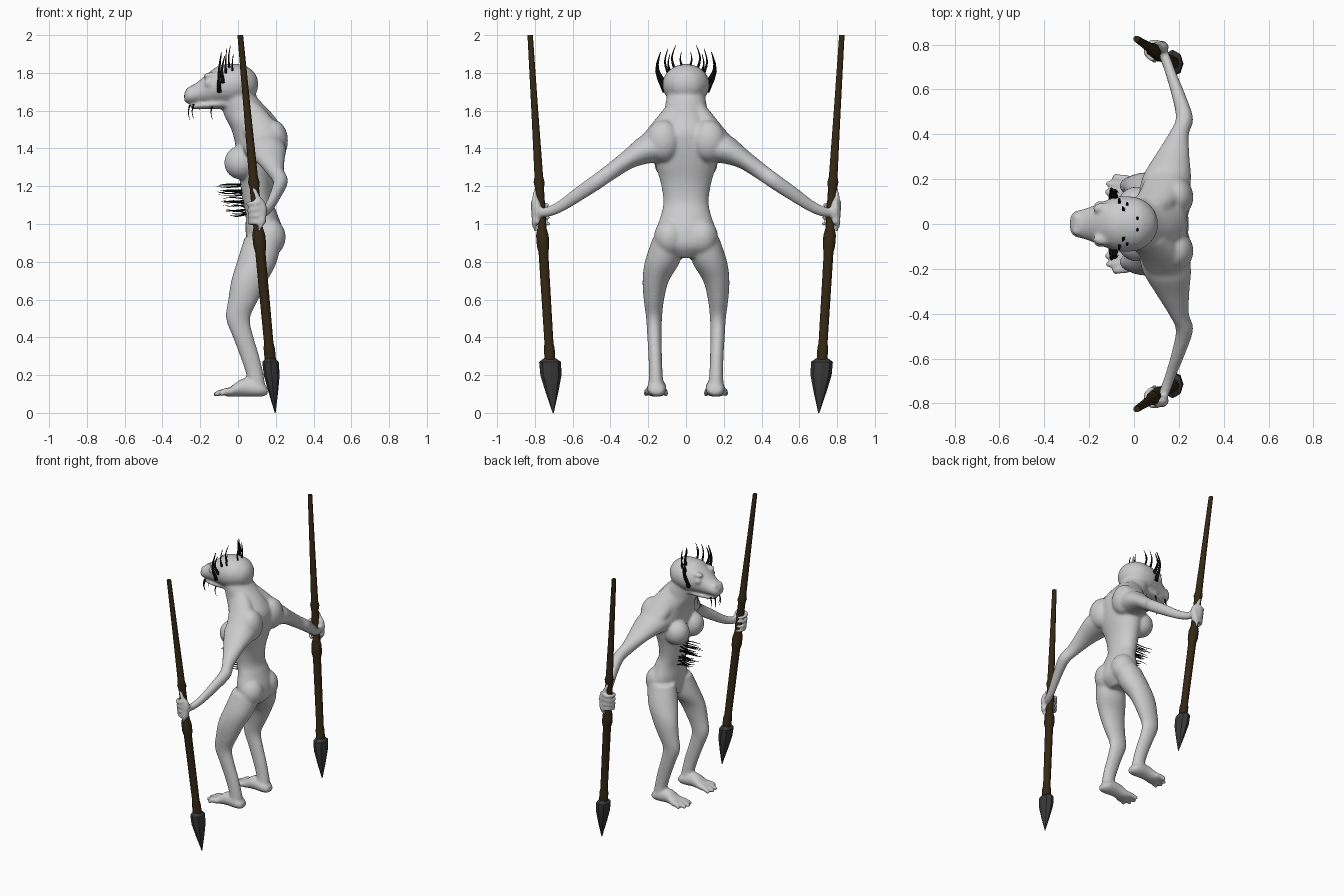
import bpy, bmesh, math, random
from mathutils import Vector, Matrix

random.seed(4)
cube = bpy.data.objects.get("Cube")
if cube:
    bpy.data.objects.remove(cube)

X, Y, Z = Vector((1, 0, 0)), Vector((0, 1, 0)), Vector((0, 0, 1))


def material(name, rgb, rough=0.7):
    m = bpy.data.materials.new(name)
    m.use_nodes = True
    m.diffuse_color = (*rgb, 1)
    bsdf = m.node_tree.nodes["Principled BSDF"]
    bsdf.inputs["Base Color"].default_value = (*rgb, 1)
    bsdf.inputs["Roughness"].default_value = rough
    return m


def finish(bm, name, mat, angle=180):
    bmesh.ops.recalc_face_normals(bm, faces=bm.faces)
    mesh = bpy.data.meshes.new(name)
    bm.to_mesh(mesh)
    bm.free()
    ob = bpy.data.objects.new(name, mesh)
    bpy.context.collection.objects.link(ob)
    mesh.materials.append(mat)
    bpy.ops.object.select_all(action='DESELECT')
    ob.select_set(True)
    bpy.context.view_layer.objects.active = ob
    bpy.ops.object.shade_smooth_by_angle(angle=math.radians(angle))
    return ob


def skin_rings(bm, rings):
    n = len(rings[0])
    for a, b in zip(rings, rings[1:]):
        for i in range(n):
            bm.faces.new((a[i], a[(i + 1) % n], b[(i + 1) % n], b[i]))
    bm.faces.new(rings[0])
    bm.faces.new(rings[-1])


def spline(rows, steps):
    """Catmull-Rom interpolation of whole rows."""
    rows = [Vector(r) for r in rows]
    out = []
    for i in range(len(rows) - 1):
        p0, p1, p2, p3 = (rows[max(0, min(len(rows) - 1, i + k))] for k in (-1, 0, 1, 2))
        for k in range(steps):
            t = k / steps
            out.append(p1 + (p2 - p0) * (t / 2) + (p0 * 2 - p1 * 5 + p2 * 4 - p3) * (t * t / 2)
                       + (p1 * 3 - p0 - p2 * 3 + p3) * (t ** 3 / 2))
    return out + [rows[-1]]


def loft(bm, rows, u, v, side=1, sides=24, steps=4):
    """Ellipse rings, row = x, y, z, radius along u, radius along v."""
    rings = []
    for r in (spline(rows, steps) if steps > 1 else rows):
        ring = []
        for i in range(sides):
            a = 2 * math.pi * i / sides
            p = Vector(r[:3]) + u * (r[3] * math.cos(a)) + v * (r[4] * math.sin(a))
            ring.append(bm.verts.new((p.x, p.y * side, p.z)))
        rings.append(ring)
    skin_rings(bm, rings)


def blob(bm, centre, radii, side=1):
    c = (centre[0], centre[1] * side, centre[2])
    bmesh.ops.create_icosphere(bm, subdivisions=3, radius=1,
                               matrix=Matrix.Translation(c) @ Matrix.Diagonal((*radii, 1)))


def chain(bm, points, r0, r1, side=1):
    """Rounded digit made of closely spaced balls."""
    path = spline(points, 6)
    for i, p in enumerate(path):
        r = r0 + (r1 - r0) * i / (len(path) - 1)
        blob(bm, p, (r, r, r), side)


def spine(bm, points, radius, side=1):
    """Thin pointed tube."""
    path = spline(points, 3)
    rings = []
    for i, p in enumerate(path):
        d = (path[min(i + 1, len(path) - 1)] - path[max(i - 1, 0)]).normalized()
        u = d.cross(X if abs(d.x) < 0.8 else Z).normalized()
        w = d.cross(u)
        r = radius * (1 - 0.85 * i / (len(path) - 1))
        ring = []
        for k in range(6):
            q = p + (u * math.cos(k * math.pi / 3) + w * math.sin(k * math.pi / 3)) * r
            ring.append(bm.verts.new((q.x, q.y * side, q.z)))
        rings.append(ring)
    skin_rings(bm, rings)


def spear_point(z):
    t = (2 - z) / 2
    return Vector((0.012 + 0.185 * t, 0.825 - 0.122 * t, z))


skin = material("pale grey skin", (0.6, 0.6, 0.6))
black = material("black spines", (0.004, 0.004, 0.004))
wood = material("dark brown wood", (0.035, 0.021, 0.007))
metal = material("dark grey metal", (0.04, 0.04, 0.042))

# Torso and neck, from crotch up
body = bmesh.new()
loft(body, [(.13, 0, .82, .06, .07), (.145, 0, .88, .095, .15), (.14, 0, .96, .1, .16),
            (.125, 0, 1.05, .085, .132), (.105, 0, 1.12, .08, .12), (.1, 0, 1.22, .09, .135),
            (.105, 0, 1.32, .11, .165), (.11, 0, 1.42, .125, .19), (.1, 0, 1.5, .135, .165),
            (.055, 0, 1.58, .13, .12), (.01, 0, 1.66, .1, .105), (-.01, 0, 1.72, .08, .09)], X, Y)

# Skull, muzzle and lower jaw, from back to front
loft(body, [(.106, 0, 1.74, .02, .02), (.085, 0, 1.74, .065, .07), (.03, 0, 1.742, .1, .113),
            (-.04, 0, 1.737, .11, .125), (-.1, 0, 1.735, .104, .115), (-.16, 0, 1.715, .083, .09),
            (-.22, 0, 1.692, .056, .068), (-.265, 0, 1.68, .043, .056),
            (-.285, 0, 1.672, .022, .032)], Z, Y)
loft(body, [(-.04, 0, 1.64, .03, .08), (-.14, 0, 1.632, .024, .075), (-.21, 0, 1.625, .018, .055),
            (-.25, 0, 1.62, .012, .035)], Z, Y)

for s in (1, -1):
    # Eyes, brows and nostril bumps
    blob(body, (-.155, .083, 1.745), (.024, .02, .022), s)
    blob(body, (-.14, .07, 1.785), (.045, .025, .018), s)
    blob(body, (-.255, .032, 1.715), (.02, .016, .014), s)
    # Chest, shoulder blade and buttock
    blob(body, (.015, .085, 1.325), (.088, .083, .09), s)
    blob(body, (.19, .12, 1.44), (.075, .09, .11), s)
    blob(body, (.165, .085, .93), (.088, .085, .1), s)
    # Trapezius
    loft(body, [(.06, .05, 1.6, .08, .06), (.12, .13, 1.5, .1, .06), (.14, .2, 1.43, .09, .05)],
         X, Vector((0, .7, .7)), s)
    # Arm, from shoulder to wrist
    loft(body, [(.13, .1, 1.41, .11, .1), (.145, .2, 1.395, .11, .08), (.17, .3, 1.345, .078, .052),
                (.2, .4, 1.275, .045, .043), (.225, .47, 1.225, .039, .041),
                (.2, .57, 1.157, .031, .037), (.165, .67, 1.09, .025, .03),
                (.14, .74, 1.062, .024, .028), (.128, .78, 1.06, .02, .03)],
         X, Vector((0, .5, .87)), s)
    # Palm, curled fingers and thumb
    blob(body, (.125, .79, 1.07), (.03, .026, .062), s)
    for k in range(4):
        c = spear_point(1.115 - .034 * k)
        arc = [c + Vector((math.cos(a), math.sin(a), -.25 * (a - .6) / 3)) * .04
               for a in (.6, 1.6, 2.6, 3.6, 4.5)]
        chain(body, arc, .016, .011, s)
    chain(body, [(.12, .785, 1.1), (.1, .8, 1.15), (.075, .785, 1.205)], .02, .01, s)
    chain(body, [(.13, .8, 1.03), (.125, .805, 1.0), (.11, .795, .965)], .018, .01, s)
    # Leg, from hip to ankle
    loft(body, [(.135, .09, .93, .1, .085), (.1, .125, .8, .106, .093), (.06, .16, .7, .096, .07),
                (.028, .17, .6, .08, .054), (0, .169, .5, .064, .042), (.028, .167, .4, .055, .038),
                (.062, .163, .3, .051, .036), (.09, .16, .2, .046, .037),
                (.1, .157, .12, .048, .045)], X, Y, s)
    # Foot and toes
    loft(body, [(.158, .155, .115, .018, .03), (.12, .155, .125, .04, .05),
                (.03, .155, .135, .048, .05), (-.03, .157, .115, .03, .057),
                (-.065, .158, .105, .018, .055)], Z, Y, s)
    for y0, y1, tip in ((.12, .105, -.105), (.145, .142, -.12), (.172, .18, -.115), (.2, .212, -.085)):
        chain(body, [(-.035, y0, .115), (-.075, (y0 + y1) / 2, .112), (tip, y1, .1)], .021, .014, s)

body_ob = finish(body, "body", skin)
remesh = body_ob.modifiers.new("fuse", 'REMESH')
remesh.mode = 'VOXEL'
remesh.voxel_size = 0.009
remesh.use_smooth_shade = True
smooth = body_ob.modifiers.new("soften", 'SMOOTH')
smooth.factor = 0.5
smooth.iterations = 7

# Crown of spines and chin barbs
crown = bmesh.new()
for s in (1, -1):
    spine(crown, [(-.1, .11, 1.70), (-.1, .155, 1.81), (-.088, .135, 1.91)], .014, s)
    spine(crown, [(-.08, .115, 1.75), (-.085, .15, 1.82), (-.07, .14, 1.89)], .012, s)
    spine(crown, [(-.065, .095, 1.8), (-.065, .112, 1.86), (-.06, .095, 1.93)], .008, s)
    spine(crown, [(-.045, .06, 1.82), (-.05, .075, 1.88), (-.04, .055, 1.945)], .008, s)
    spine(crown, [(-.03, .085, 1.81), (-.03, .095, 1.85), (-.025, .085, 1.9)], .007, s)
    spine(crown, [(.015, .02, 1.83), (.015, .03, 1.87), (.01, .025, 1.91)], .007, s)
    for x, y, z in ((-.255, .025, 1.63), (-.235, .045, 1.635), (-.135, .06, 1.63)):
        spine(crown, [(x, y, z), (x - .008, y + .005, z - .04), (x, y, z - .08)], .005, s)
finish(crown, "head_spines", black)

# Belly spines
belly = bmesh.new()
for i in range(7):
    for y in (-.036, -.012, .012, .036):
        z = 1.055 + .025 * i
        length = random.uniform(.06, .1) + .009 * i
        lift = random.uniform(-.02, .025)
        spine(belly, [(.06, y, z), (.03 - length / 2, y * 1.2, z + lift),
                      (.03 - length, y * 1.4, z + lift / 2)], .005)
finish(belly, "belly_spines", black)

# Spears, points down
shaft_rows = [(2, .015), (1.6, .019), (1.25, .024), (1.22, .031), (1.19, .025), (.98, .025),
              (.94, .035), (.88, .034), (.85, .027), (.6, .026), (.37, .025), (.34, .03), (.27, .03)]
head_rows = [(.29, .03), (.27, .058), (.2, .056), (.11, .034), (0, .003)]
for s, label in ((1, "left"), (-1, "right")):
    shaft = bmesh.new()
    loft(shaft, [(*spear_point(z), r, r) for z, r in shaft_rows], X, Y, s, 10, 1)
    finish(shaft, label + "_spear_shaft", wood, 40)
    tip = bmesh.new()
    loft(tip, [(*spear_point(z), r * .75, r) for z, r in head_rows], X, Y, s, 8, 1)
    finish(tip, label + "_spear_head", metal, 30)
